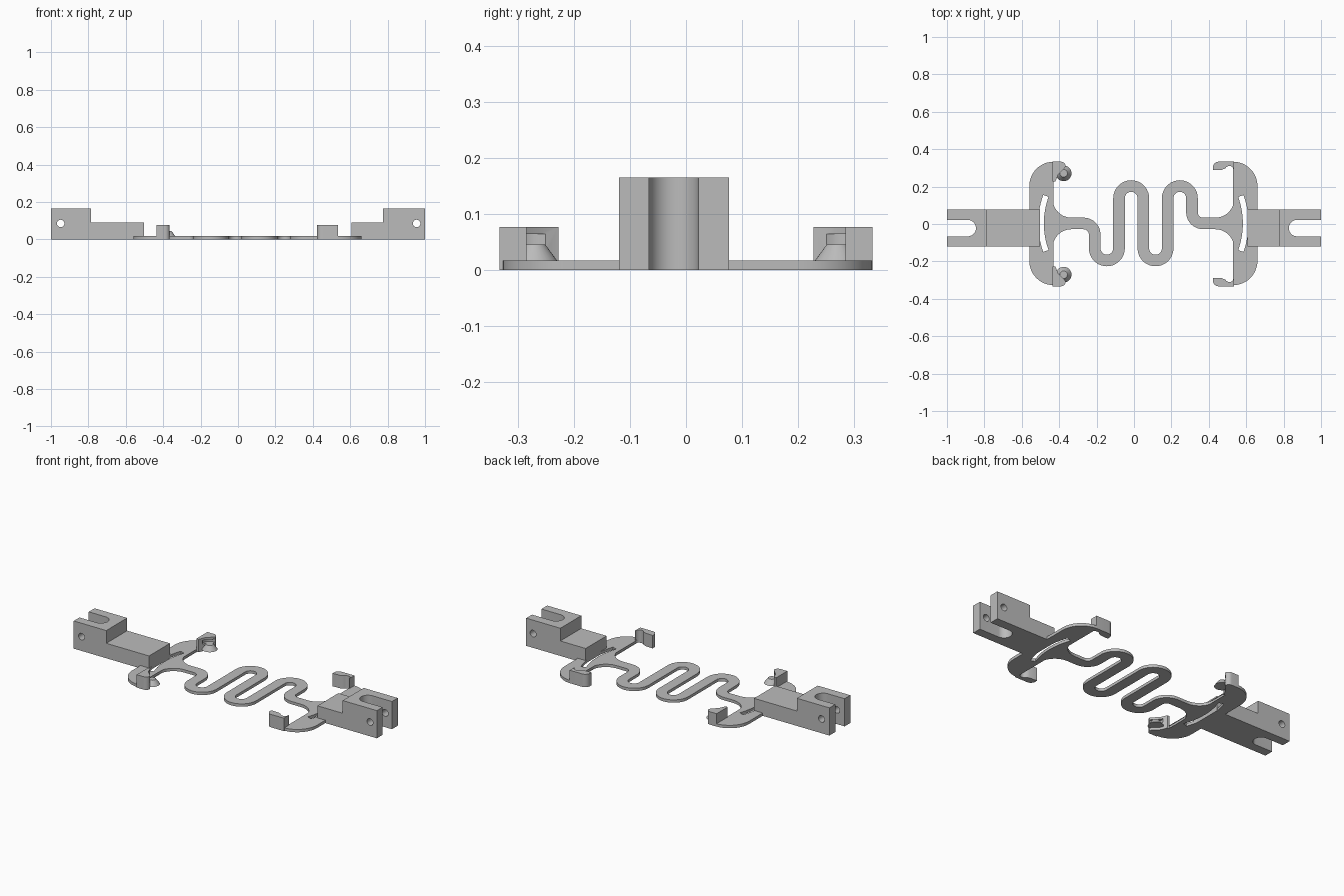
import bpy, bmesh
from math import sin, cos, radians
from mathutils import Matrix, Vector

if "Cube" in bpy.data.objects:
    bpy.data.objects.remove(bpy.data.objects["Cube"])

GREY = (0.5, 0.5, 0.5, 1)
grey = bpy.data.materials.new("grey_plastic")
grey.use_nodes = True
grey.diffuse_color = GREY
grey.node_tree.nodes["Principled BSDF"].inputs["Base Color"].default_value = GREY

MID = 0.05       # x of the mirror line between the two brackets
AXIS = 0.003     # y of the spring axis
THICK = 0.017    # plate thickness
TALL = 0.077     # clip height


def arc(cx, cy, r, a0, a1, n=12):
    angles = [radians(a0 + (a1 - a0) * i / n) for i in range(n + 1)]
    return [(cx + r * cos(a), cy + r * sin(a)) for a in angles]


def finish(name, bm):
    bmesh.ops.recalc_face_normals(bm, faces=bm.faces)
    mesh = bpy.data.meshes.new(name)
    bm.to_mesh(mesh)
    bm.free()
    mesh.materials.append(grey)
    obj = bpy.data.objects.new(name, mesh)
    bpy.context.collection.objects.link(obj)
    return obj


def prism(name, pts, lo, hi, along_y=False):
    """Extrude an outline along z, or an x-z outline along y."""
    bm = bmesh.new()
    place = (lambda a, b: (a, lo, b)) if along_y else (lambda a, b: (a, b, lo))
    step = (0, hi - lo, 0) if along_y else (0, 0, hi - lo)
    face = bm.faces.new([bm.verts.new(place(*p)) for p in pts])
    out = bmesh.ops.extrude_face_region(bm, geom=[face])
    verts = [g for g in out["geom"] if isinstance(g, bmesh.types.BMVert)]
    bmesh.ops.translate(bm, vec=step, verts=verts)
    if face.is_valid and len(bm.faces) == len(pts) + 1:
        bm.faces.new(face.verts)
    return finish(name, bm)


def cut(obj, cutter):
    cutter.hide_render = True
    mod = obj.modifiers.new("cut", "BOOLEAN")
    mod.operation = "DIFFERENCE"
    mod.solver = "EXACT"
    mod.object = cutter
    bpy.context.view_layer.objects.active = obj
    bpy.ops.object.modifier_apply(modifier=mod.name)
    bpy.data.objects.remove(cutter)


def ribbon(path, width):
    """Outline of a strip that follows a centre line."""
    left, right = [], []
    for i, p in enumerate(path):
        a, b = path[max(i - 1, 0)], path[min(i + 1, len(path) - 1)]
        d = (Vector(b) - Vector(a)).normalized() * width / 2
        left.append((p[0] - d.y, p[1] + d.x))
        right.append((p[0] + d.y, p[1] - d.x))
    return left + right[::-1]


parts = []

# Serpentine spring: equal lanes joined by alternating half turns
pitch, first = 0.13, -0.21
path = [(-0.335, AXIS)] + arc(first - 0.06, AXIS - 0.06, 0.06, 90, 0)
for i in range(4):
    cx = first + pitch * (i + 0.5)
    if i % 2 == 0:
        path += arc(cx, -0.13, pitch / 2, 180, 360, 18)
    else:
        path += arc(cx, 0.138, pitch / 2, 180, 0, 18)
last = first + 4 * pitch
path += arc(last + 0.06, AXIS + 0.06, 0.06, 180, 270) + [(0.435, AXIS)]
parts.append(prism("serpentine_spring", ribbon(path, 0.062), 0, THICK))

# Brackets with a curved slot
for side, label in ((1, "left"), (-1, "right")):
    half = arc(0.48, 0.2, 0.13, 0, 90) + [(0.485, 0.33)]
    half += arc(0.385, 0.131, 0.1, 0, -90)
    outline = half + [(x, -y) for x, y in reversed(half)]
    outline = [(MID + side * x, AXIS + y) for x, y in outline]
    bracket = prism(label + "_bracket", outline, 0, THICK)
    line = [(MID + side * x, AXIS + y) for x, y in arc(0.117, 0, 0.43, -20, 20, 16)]
    cut(bracket, prism("slot_cutter", ribbon(line, 0.03), -0.1, 0.1))
    parts.append(bracket)

# Stepped end blocks with a forked end and a cross hole
for label, end, step, inner, slot, pin in (
        ("right", -1, -0.785, -0.503, -0.845, -0.948),
        ("left", 1, 0.775, 0.608, 0.828, 0.955)):
    profile = [(end, 0), (inner, 0), (inner, 0.089), (step, 0.089), (step, 0.165), (end, 0.165)]
    block = prism(label + "_end_block", profile, -0.12, 0.077, True)
    s = 1 if end > 0 else -1
    r, cy = 0.044, -0.022
    fork = arc(slot + s * r, cy, r, 90, 270, 20) if s > 0 else arc(slot + s * r, cy, r, -90, 90, 20)
    fork += [(end * 1.1, fork[-1][1]), (end * 1.1, fork[0][1])]
    cut(block, prism("fork_cutter", fork, -0.1, 0.3))
    cut(block, prism("pin_cutter", arc(pin, 0.085, 0.02, 0, 345, 23), -0.3, 0.3, True))
    parts.append(block)

# Clips at the four arm tips
for m, label in ((1, "back"), (-1, "front")):
    # plain hooks with a rounded nose and a hollow inner side
    hook = [(0.535, 0.333)] + arc(0.452, 0.303, 0.03, 90, 180, 8)
    hook += [(0.422, 0.288), (0.47, 0.29)] + arc(0.51, 0.285, 0.025, 150, 0, 8)
    parts.append(prism(label + "_hook", [(x, m * y) for x, y in hook], 0, TALL))

    # posts with a round pocket above a cone
    post = [(-0.435, 0.333)] + arc(-0.39, 0.308, 0.025, 90, 0, 6)
    post += [(-0.372, 0.298), (-0.405, 0.265), (-0.42, 0.228), (-0.435, 0.228)]
    clip = prism(label + "_clip_post", [(x, m * y) for x, y in post], 0, TALL)
    cx, cy = -0.376, 0.271 * m
    cut(clip, prism("pocket_cutter", arc(cx, cy, 0.04, 0, 345, 23), 0.042, 0.064))
    parts.append(clip)
    bm = bmesh.new()
    bmesh.ops.create_cone(bm, cap_ends=True, segments=32, radius1=0.042, radius2=0.02,
                          depth=0.03, matrix=Matrix.Translation((cx, cy, 0.03)))
    parts.append(finish(label + "_clip_cone", bm))

# Smooth curved walls, keep edges sharp
bpy.ops.object.select_all(action="DESELECT")
for obj in parts:
    obj.select_set(True)
bpy.context.view_layer.objects.active = parts[0]
bpy.ops.object.shade_smooth_by_angle(angle=radians(30))
